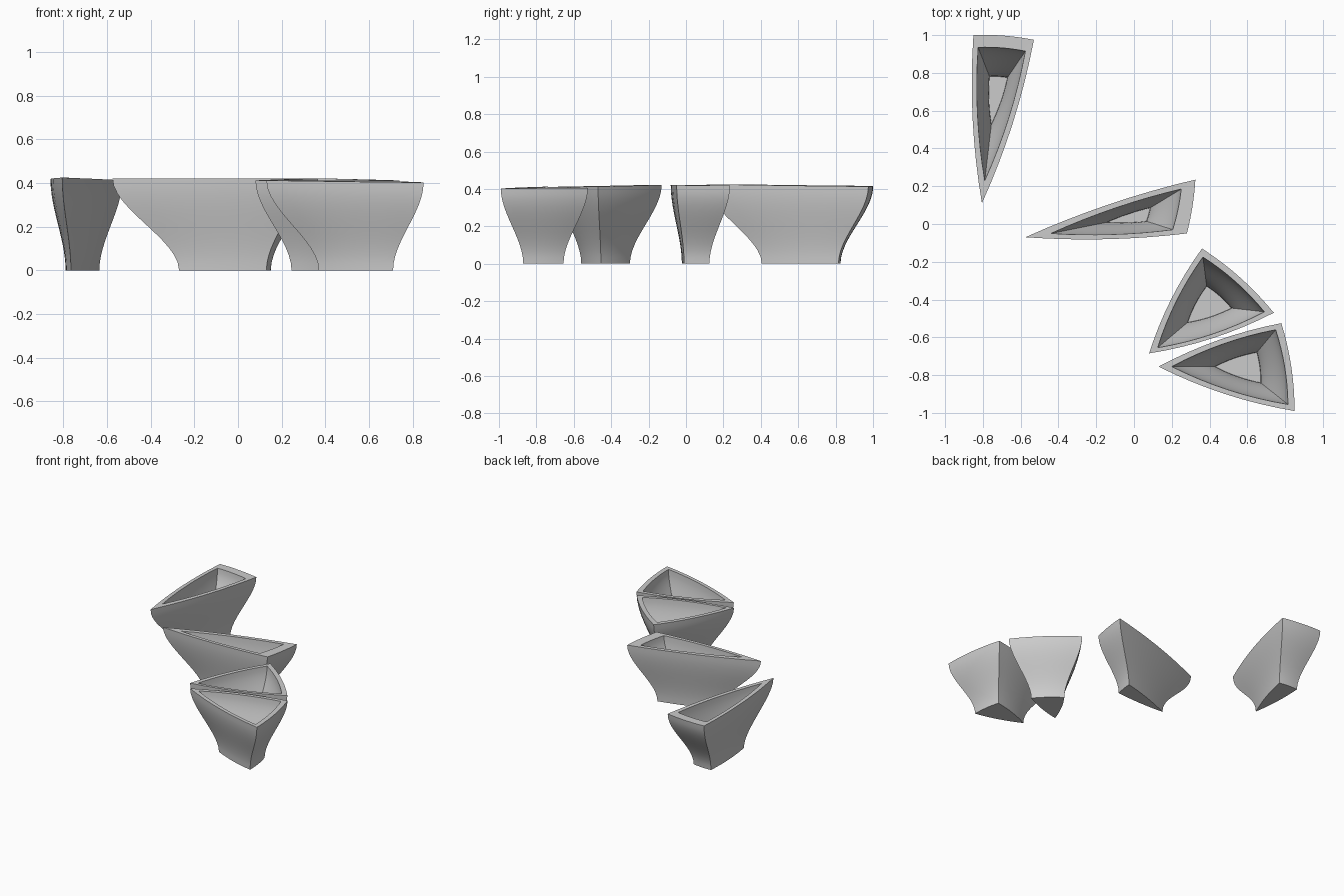
import bpy, bmesh
from mathutils import Vector

cube = bpy.data.objects.get("Cube")
if cube:
    bpy.data.objects.remove(cube)

GREY = (0.6, 0.6, 0.6, 1)
mat = bpy.data.materials.new("plain grey")
mat.use_nodes = True
mat.diffuse_color = GREY
mat.node_tree.nodes["Principled BSDF"].inputs["Base Color"].default_value = GREY

SIDE_STEPS = 8
RINGS = 12
FLOOR = 0.045


def outline(corners, bulge):
    """Triangle whose sides swell gently outwards."""
    pts = [Vector(c) for c in corners]
    centre = sum(pts, Vector((0, 0))) / 3
    result = []
    for i in range(3):
        a, b = pts[i], pts[(i + 1) % 3]
        normal = Vector((b.y - a.y, a.x - b.x))
        if normal.dot((a + b) / 2 - centre) < 0:
            normal = -normal
        for k in range(SIDE_STEPS):
            t = k / SIDE_STEPS
            result.append(a.lerp(b, t) + normal * bulge * 4 * t * (1 - t))
    return result


def rim_heights(corners):
    return [corners[i] + (corners[(i + 1) % 3] - corners[i]) * k / SIDE_STEPS
            for i in range(3) for k in range(SIDE_STEPS)]


def bowl(name, rim, base, inner_rim, floor, heights, bulge):
    bm = bmesh.new()
    top = rim_heights(heights)

    def wall(low, high, z0):
        # Flared wall following an S-shaped profile
        low, high = outline(low, bulge), outline(high, bulge)
        rings = []
        for r in range(RINGS + 1):
            t = r / RINGS
            flare = t * t * (3 - 2 * t)
            rings.append([bm.verts.new((*a.lerp(b, flare), z0 + (h - z0) * t))
                          for a, b, h in zip(low, high, top)])
        return rings

    outer = wall(base, rim, 0)
    inner = wall(floor, inner_rim, FLOOR)
    # Outside, over the rim, then down the inside
    loops = outer + inner[::-1]
    n = len(top)
    for lower, upper in zip(loops, loops[1:]):
        for i in range(n):
            j = (i + 1) % n
            bm.faces.new((lower[i], lower[j], upper[j], upper[i]))
    bm.faces.new(loops[0])
    bm.faces.new(loops[-1])
    bmesh.ops.recalc_face_normals(bm, faces=bm.faces)
    mesh = bpy.data.meshes.new(name)
    bm.to_mesh(mesh)
    bm.free()
    mesh.materials.append(mat)
    obj = bpy.data.objects.new(name, mesh)
    bpy.context.collection.objects.link(obj)
    bpy.ops.object.select_all(action="DESELECT")
    obj.select_set(True)
    bpy.context.view_layer.objects.active = obj
    bpy.ops.object.shade_smooth_by_angle(angle=0.5)


# Tall narrow bowl at the back right
bowl("back_bowl",
     [(-0.805, 0.11), (-0.85, 1.0), (-0.53, 0.975)],
     [(-0.765, 0.405), (-0.785, 0.825), (-0.635, 0.815)],
     [(-0.79, 0.23), (-0.825, 0.935), (-0.575, 0.915)],
     [(-0.755, 0.53), (-0.765, 0.78), (-0.67, 0.775)],
     (0.425, 0.416, 0.412), 0.03)

# Long slim bowl in the middle
bowl("middle_bowl",
     [(-0.575, -0.07), (0.325, 0.235), (0.28, -0.05)],
     [(-0.27, -0.015), (0.15, 0.125), (0.13, -0.01)],
     [(-0.44, -0.05), (0.25, 0.185), (0.205, -0.03)],
     [(-0.14, 0.01), (0.085, 0.085), (0.065, 0.015)],
     (0.422, 0.418, 0.42), 0.024)

# Wide bowl on the left
bowl("left_bowl",
     [(0.08, -0.685), (0.36, -0.13), (0.74, -0.47)],
     [(0.245, -0.56), (0.38, -0.30), (0.55, -0.455)],
     [(0.125, -0.655), (0.365, -0.175), (0.69, -0.465)],
     [(0.285, -0.52), (0.385, -0.33), (0.515, -0.445)],
     (0.412, 0.422, 0.412), 0.04)

# Wide bowl at the front left
bowl("front_bowl",
     [(0.13, -0.755), (0.78, -0.525), (0.85, -0.99)],
     [(0.37, -0.755), (0.68, -0.655), (0.71, -0.87)],
     [(0.20, -0.755), (0.75, -0.56), (0.815, -0.955)],
     [(0.43, -0.755), (0.65, -0.68), (0.67, -0.84)],
     (0.412, 0.406, 0.402), 0.038)
